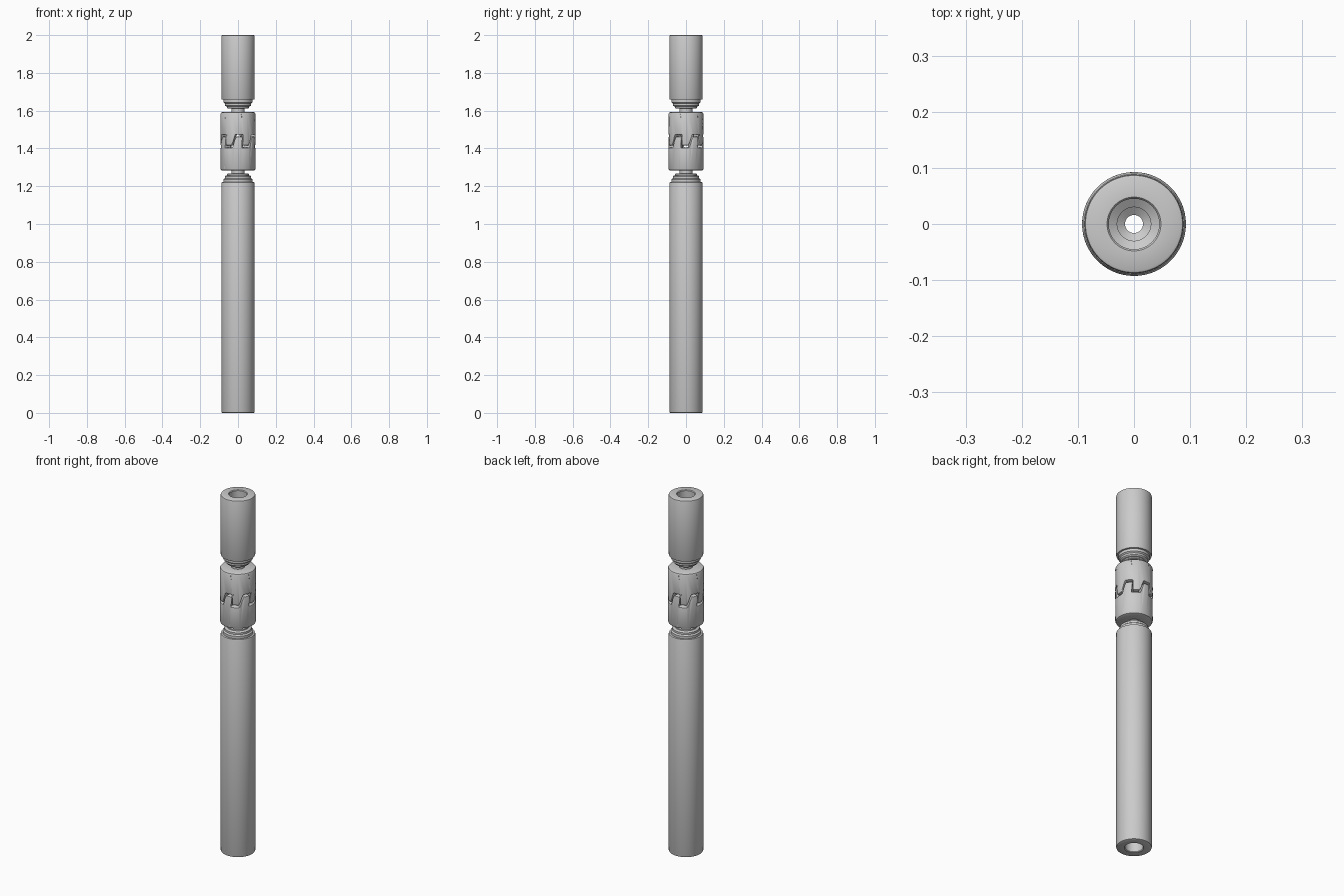
import bpy, bmesh, math

if "Cube" in bpy.data.objects:
    bpy.data.objects.remove(bpy.data.objects["Cube"])


def sweep(name, angles, section):
    """Closed ring: section(i, t) gives a loop of (radius, z, twist) at each angle."""
    bm = bmesh.new()
    rings = []
    for i, t in enumerate(angles):
        rings.append([bm.verts.new((r * math.sin(t + w), -r * math.cos(t + w), z))
                      for r, z, w in section(i, t)])
    n, m = len(rings), len(rings[0])
    for i in range(n):
        a, b = rings[i], rings[(i + 1) % n]
        for j in range(m):
            k = (j + 1) % m
            bm.faces.new((a[j], b[j], b[k], a[k]))
    bmesh.ops.recalc_face_normals(bm, faces=bm.faces)
    mesh = bpy.data.meshes.new(name)
    bm.to_mesh(mesh)
    bm.free()
    ob = bpy.data.objects.new(name, mesh)
    bpy.context.collection.objects.link(ob)
    bpy.ops.object.select_all(action='DESELECT')
    ob.select_set(True)
    bpy.context.view_layer.objects.active = ob
    bpy.ops.object.shade_smooth_by_angle(angle=math.radians(30))
    return ob


def lathe(name, profile, steps=72):
    angles = [2 * math.pi * i / steps for i in range(steps)]
    return sweep(name, angles, lambda i, t: [(r, z, 0) for r, z in profile])


# Barrel: bored outer sleeve, stepped collars and thin neck
def barrel(name, end, shoulder, tip):
    d = 1 if tip > shoulder else -1
    profile = [(0.045, end + d * 0.004), (0.048, end), (0.083, end),
               (0.0865, end + d * 0.002), (0.088, end + d * 0.006),
               (0.088, shoulder - d * 0.006), (0.086, shoulder - d * 0.001),
               (0.083, shoulder), (0.077, shoulder),
               (0.077, shoulder + d * 0.014), (0.070, shoulder + d * 0.020),
               (0.070, shoulder + d * 0.030), (0.066, shoulder + d * 0.034),
               (0.058, shoulder + d * 0.036), (0.058, shoulder + d * 0.043),
               (0.054, shoulder + d * 0.046), (0.034, shoulder + d * 0.046),
               (0.034, tip), (0.016, tip), (0.016, shoulder - d * 0.02),
               (0.030, shoulder - d * 0.03), (0.030, shoulder - d * 0.08),
               (0.045, shoulder - d * 0.09)]
    lathe(name, profile)


barrel("lower_barrel", 0.0, 1.222, 1.31)
barrel("upper_barrel", 2.0, 1.658, 1.565)

# Toothed crowns: the edge height follows a rounded, slanted wave
TEETH, LOW, HIGH, LEAN = 6, 1.404, 1.462, 0.17


def wave(shift, gap):
    period = 2 * math.pi / TEETH
    ramp = [(-0.06, 0), (-0.025, 0.1), (-0.01, 0.22), (0.01, 0.78), (0.025, 0.9), (0.06, 1)]
    pts = []
    for k in range(TEETH):
        start = k * period + shift
        up, down = start + period * 0.25 + gap, start + period * 0.75 - gap
        pts += [(start + f * period, 0) for f in (-0.1, 0, 0.1)]
        pts += [(up + a, h) for a, h in ramp]
        pts += [(start + f * period, 1) for f in (0.4, 0.5, 0.6)]
        pts += [(down - a, h) for a, h in reversed(ramp)]
    return pts


def crown(name, base, gap, offset):
    d = 1 if base < LOW else -1
    pts = wave(math.radians(-35), gap)

    def section(i, t):
        edge = LOW + offset + (HIGH - LOW) * pts[i][1]
        prof = [(0.030, base), (0.083, base), (0.089, base + d * 0.003),
                (0.0925, base + d * 0.010), (0.0925, edge - d * 0.006),
                (0.0915, edge - d * 0.002), (0.088, edge), (0.052, edge),
                (0.052, base + d * 0.04), (0.030, base + d * 0.04)]
        return [(r, z, LEAN * (z - LOW) / (HIGH - LOW)
                 if LOW - 0.01 < z < HIGH + 0.03 else 0.0) for r, z in prof]

    sweep(name, [p[0] for p in pts], section)


crown("lower_crown", 1.282, 0.035, 0.0)
crown("upper_crown", 1.592, -0.035, 0.011)
